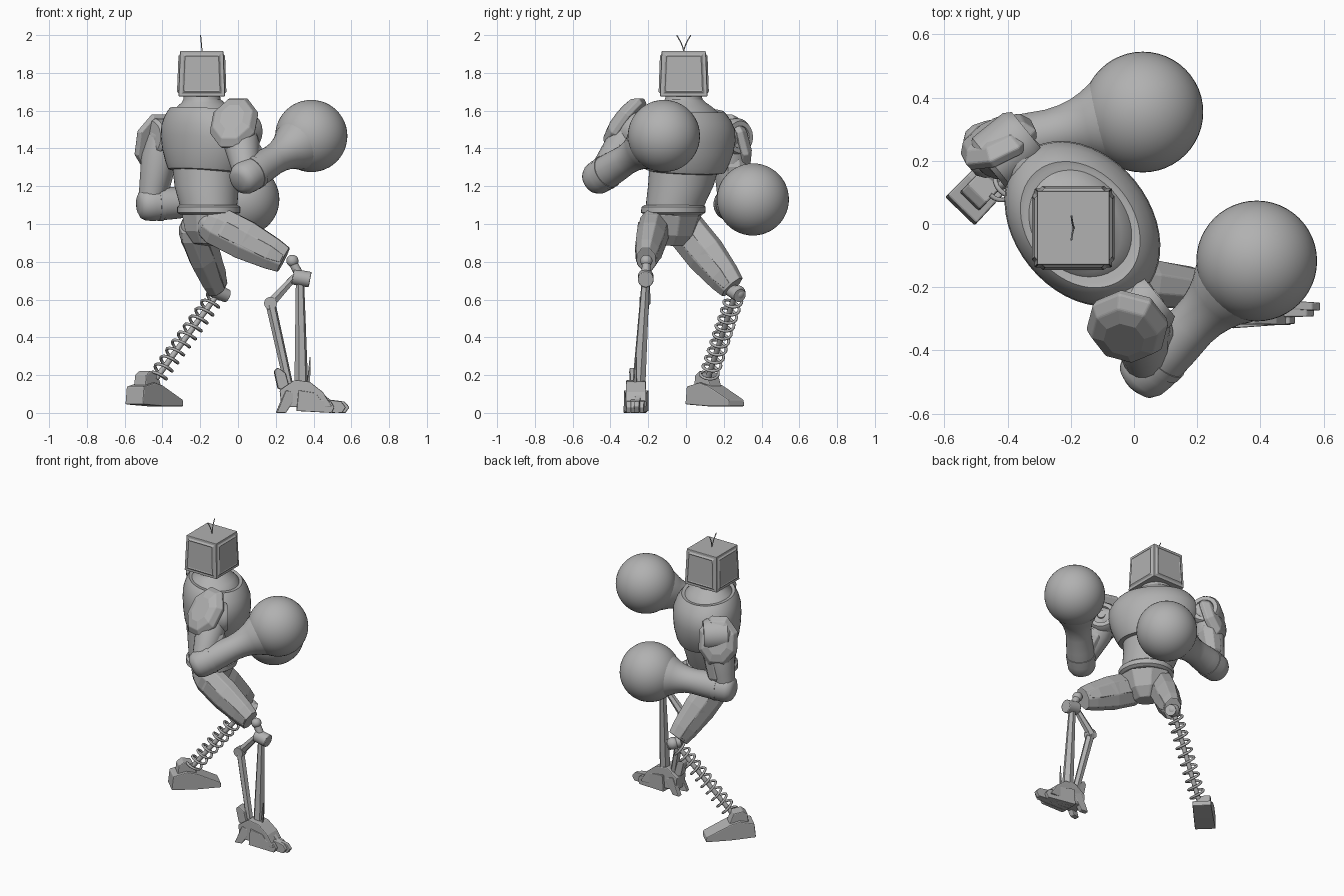
import bpy, bmesh
from math import sin, cos, pi, radians
from mathutils import Vector, Matrix

cube = bpy.data.objects.get("Cube")
if cube:
    bpy.data.objects.remove(cube)

metal = bpy.data.materials.new("plain_grey")
metal.use_nodes = True
GREY = (0.44, 0.44, 0.44, 1)
metal.diffuse_color = GREY
metal.node_tree.nodes["Principled BSDF"].inputs["Base Color"].default_value = GREY
FACING = Vector((0.78, 0.63, 0))


def finish(name, bm, smooth=35, bevel=0):
    bmesh.ops.recalc_face_normals(bm, faces=bm.faces)
    mesh = bpy.data.meshes.new(name)
    bm.to_mesh(mesh)
    bm.free()
    mesh.materials.append(metal)
    ob = bpy.data.objects.new(name, mesh)
    bpy.context.collection.objects.link(ob)
    if bevel:
        mod = ob.modifiers.new("Bevel", "BEVEL")
        mod.width, mod.segments = bevel, 2
    if smooth:
        bpy.ops.object.select_all(action="DESELECT")
        ob.select_set(True)
        bpy.context.view_layer.objects.active = ob
        bpy.ops.object.shade_smooth_by_angle(angle=radians(smooth))
    return ob


def skin(bm, rings):
    """Bridge a list of equally long vertex rings and cap the ends."""
    rings = [[bm.verts.new(p) for p in ring] for ring in rings]
    n = len(rings[0])
    for lo, hi in zip(rings, rings[1:]):
        for i in range(n):
            j = (i + 1) % n
            bm.faces.new((lo[i], lo[j], hi[j], hi[i]))
    bm.faces.new(rings[0][::-1])
    bm.faces.new(rings[-1])


def turned(name, a, b, profile, sides=32, squash=1.0, side=(0, 0, 1), smooth=35, bevel=0):
    """Turned form from a to b; profile is (position, radius); 'side' is the unsquashed direction."""
    a, b = Vector(a), Vector(b)
    d = (b - a).normalized()
    u = (Vector(side) - d * d.dot(Vector(side))).normalized()
    v = d.cross(u)
    bm = bmesh.new()
    angles = [2 * pi * (i + 0.5) / sides for i in range(sides)]
    skin(bm, [[a.lerp(b, t) + (u * cos(w) + v * sin(w) * squash) * r for w in angles]
              for t, r in profile])
    return finish(name, bm, smooth, bevel)


def rod(name, a, b, r0, r1=None, sides=12, **kw):
    return turned(name, a, b, [(0, r0), (1, r1 or r0)], sides, **kw)


def stacked(name, rings, tilt=0.0):
    """Upright body from oval sections (z, x, y, long, short), dipping forward by tilt."""
    bm = bmesh.new()
    rot = Matrix.Rotation(radians(-51), 3, "Z")
    layers = []
    for z, x, y, long, short in rings:
        spokes = [rot @ Vector((long * cos(w), short * sin(w), 0))
                  for w in [2 * pi * i / 48 for i in range(48)]]
        layers.append([Vector((x, y, z - tilt * s.dot(FACING))) + s for s in spokes])
    skin(bm, layers)
    return finish(name, bm, 30)


def slab(name, outline, width, place, yaw, taper=1.0, bevel=0.006):
    """Side outline (forward, z) extruded across its width, then turned and placed."""
    bm = bmesh.new()
    m = Matrix.Translation((*place, 0)) @ Matrix.Rotation(radians(yaw), 4, "Z")
    far = max(u for u, z in outline)
    near = min(u for u, z in outline)
    half = [width / 2 * (1 + (taper - 1) * (u - near) / (far - near)) for u, z in outline]
    skin(bm, [[m @ Vector((u, s * h, z)) for (u, z), h in zip(outline, half)] for s in (-1, 1)])
    return finish(name, bm, 0, bevel)


def ball(name, centre, r):
    bm = bmesh.new()
    bmesh.ops.create_uvsphere(bm, u_segments=48, v_segments=24, radius=r,
                              matrix=Matrix.Translation(centre))
    return finish(name, bm, 60)


def wire(name, points, r):
    curve = bpy.data.curves.new(name, "CURVE")
    curve.dimensions = "3D"
    curve.bevel_depth, curve.bevel_resolution, curve.use_fill_caps = r, 1, True
    line = curve.splines.new("POLY")
    line.points.add(len(points) - 1)
    for p, co in zip(line.points, points):
        p.co = (*co, 1)
    curve.materials.append(metal)
    ob = bpy.data.objects.new(name, curve)
    bpy.context.collection.objects.link(ob)


# Head: tapered box with a raised, framed panel on every side
bm = bmesh.new()
bmesh.ops.create_cube(bm, size=1)
for vert in bm.verts:
    k = 0.93 if vert.co.z > 0 else 1
    vert.co = Vector((-0.192 + 0.245 * k * vert.co.x, -0.012 + 0.25 * k * vert.co.y,
                      1.796 + 0.24 * vert.co.z))
for f in [f for f in bm.faces if abs(f.normal.z) < 0.5]:
    bmesh.ops.inset_individual(bm, faces=[f], thickness=0.022, depth=0)
    bmesh.ops.inset_individual(bm, faces=[f], thickness=0.014, depth=0.01)
    bmesh.ops.inset_individual(bm, faces=[f], thickness=0.006, depth=-0.004)
finish("head", bm, 0, 0.005)
for s in (-1, 1):
    wire("antenna", [(-0.19 - 0.008 * t, -0.012 + s * 0.038 * t ** 1.6, 1.91 + 0.09 * t)
                     for t in [i / 6 for i in range(7)]], 0.003)

# Torso
stacked("neck", [(1.55, -0.175, -0.005, 0.212, 0.165), (1.59, -0.178, -0.006, 0.195, 0.155),
                 (1.62, -0.182, -0.008, 0.155, 0.132), (1.645, -0.186, -0.01, 0.115, 0.108),
                 (1.66, -0.19, -0.012, 0.1, 0.098), (1.69, -0.192, -0.012, 0.094, 0.094)])
stacked("chest", [(1.275, -0.168, -0.005, 0.205, 0.165), (1.28, -0.168, -0.005, 0.225, 0.185),
                  (1.31, -0.166, -0.003, 0.242, 0.197), (1.38, -0.164, 0.0, 0.272, 0.21),
                  (1.45, -0.163, 0.001, 0.288, 0.215), (1.51, -0.163, 0.001, 0.284, 0.212),
                  (1.555, -0.165, 0.0, 0.262, 0.198), (1.59, -0.168, -0.002, 0.235, 0.18),
                  (1.605, -0.17, -0.002, 0.218, 0.168), (1.6, -0.17, -0.002, 0.2, 0.156)], 0.09)
stacked("abdomen", [(1.06, -0.155, -0.065, 0.15, 0.142), (1.12, -0.158, -0.052, 0.163, 0.152),
                    (1.2, -0.166, -0.028, 0.178, 0.165), (1.31, -0.168, -0.008, 0.195, 0.17)])
stacked("belt", [(1.05, -0.155, -0.068, 0.16, 0.145), (1.06, -0.155, -0.068, 0.175, 0.162),
                 (1.09, -0.155, -0.066, 0.175, 0.162), (1.1, -0.155, -0.064, 0.162, 0.15)])
turned("pelvis", (-0.17, -0.08, 0.89), (-0.155, -0.068, 1.06),
       [(0, 0.075), (0.35, 0.13), (1, 0.165)], 8, 0.9, (0.63, -0.78, 0), 0, 0.006)

# Arms: name, shoulder, elbow, glove centre, pad centre, pad outward direction
ARMS = [("left", (0.01, -0.28, 1.49), (0.045, -0.46, 1.25), (0.388, -0.117, 1.466),
         (-0.022, -0.328, 1.538), (-0.2, -0.76, 0.58)),
        ("right", (-0.4, 0.235, 1.46), (-0.465, 0.235, 1.105), (0.028, 0.354, 1.13),
         (-0.43, 0.262, 1.43), (-0.42, 0.86, 0.28))]
for name, shoulder, elbow, glove, pad, out in ARMS:
    S, E, G, P = (Vector(p) for p in (shoulder, elbow, glove, pad))
    N = Vector(out).normalized()
    ball(name + "_glove", G, 0.191)
    turned(name + "_forearm", E - (G - E) * 0.13, G,
           [(0, 0.045), (0.025, 0.072), (0.07, 0.086), (0.14, 0.09), (0.32, 0.086), (0.48, 0.08),
            (0.56, 0.084), (0.63, 0.094), (0.69, 0.108), (0.75, 0.128), (0.82, 0.14)], 32)
    turned(name + "_elbow_band", E.lerp(G, 0.08), E.lerp(G, 0.13), [(0, 0.092), (1, 0.092)], 32)
    turned(name + "_upper_arm", S, E, [(0, 0.085), (0.3, 0.095), (0.7, 0.078), (1, 0.065)], 16)
    turned(name + "_biceps_plate", S.lerp(E, 0.3) + FACING * 0.035, S.lerp(E, 0.85) + FACING * 0.035,
           [(0, 0.06), (0.2, 0.075), (0.85, 0.065), (1, 0.05)], 8, smooth=0, bevel=0.004)
    # Shoulder joint drum with a stepped front
    turned(name + "_shoulder_joint", S - FACING * 0.08, S + FACING * 0.085,
           [(0, 0.085), (0.1, 0.1), (0.85, 0.1), (1, 0.085), (1, 0.06), (0.92, 0.055),
            (0.92, 0.03), (1.02, 0.025)], 28)
    rod(name + "_shoulder_shaft", (-0.17, 0.0, 1.46), S, 0.085, sides=24)
    # Pad: shallow faceted dome
    turned(name + "_shoulder_pad", P - N * 0.03, P + N * 0.05,
           [(0, 0.16), (0.35, 0.172), (0.8, 0.14), (1, 0.085)], 8, 0.78, (0, 0, 1), 0, 0.005)

# Thighs: faceted shell with raised strips along each flank
LEGS = [("left", (-0.13, -0.165, 1.0), (0.242, -0.21, 0.81), (0.05, -1, 0)),
        ("right", (-0.235, -0.01, 0.98), (-0.11, 0.245, 0.665), (-0.9, 0.45, 0))]
for name, hip, knee, flank in LEGS:
    H, K, F = Vector(hip), Vector(knee), Vector(flank).normalized()
    ball(name + "_hip", H.lerp(Vector((-0.16, -0.07, 0.98)), 0.3), 0.09)
    turned(name + "_thigh", H - (K - H) * 0.1, K,
           [(0, 0.09), (0.12, 0.112), (0.5, 0.113), (0.85, 0.092), (1, 0.076)],
           8, 0.72, (0, 0, 1), 0, 0.005)
    for s in (-1, 1):
        off = F * s * 0.048
        turned(name + "_thigh_strip", H.lerp(K, 0.05) + off, H.lerp(K, 0.97) + off * 0.8,
               [(0, 0.035), (0.1, 0.06), (0.8, 0.05), (1, 0.03)], 4, 0.8, (0, 0, 1), 0, 0.004)
    turned(name + "_thigh_guard", H.lerp(K, 0.12) + Vector((0, 0, 0.05)),
           H.lerp(K, 0.88) + Vector((0, 0, 0.04)),
           [(0, 0.05), (0.2, 0.072), (1, 0.055)], 6, 0.75, (0, 0, 1), 0, 0.004)

# Left knee and shin struts
ball("left_knee_ball", (0.288, -0.21, 0.805), 0.032)
rod("left_knee_link", (0.288, -0.21, 0.8), (0.33, -0.212, 0.72), 0.024)
rod("left_knee_drum", (0.29, -0.213, 0.722), (0.382, -0.213, 0.705), 0.042, sides=20, bevel=0.005)
rod("left_shin", (0.328, -0.213, 0.71), (0.335, -0.25, 0.14), 0.022, 0.037, 6, smooth=0)
rod("left_rear_link", (0.3, -0.213, 0.72), (0.172, -0.215, 0.58), 0.02, 0.028, 6, smooth=0)
rod("left_rear_joint", (0.172, -0.245, 0.58), (0.172, -0.2, 0.58), 0.034, sides=16)
rod("left_rear_strut", (0.172, -0.22, 0.58), (0.27, -0.255, 0.14), 0.027, 0.024, 6, smooth=0)
rod("left_calf_wire", (0.372, -0.27, 0.13), (0.382, -0.265, 0.295), 0.01, 0.003, 5)

# Left foot: instep, ankle fin, heel claws and fanned toes
slab("left_instep", [(-0.09, 0.03), (-0.1, 0.12), (-0.02, 0.175), (0.06, 0.165), (0.13, 0.11),
                     (0.18, 0.03)], 0.1, (0.32, -0.265), 0, 1.1)
slab("left_ankle_fin", [(-0.11, 0.13), (-0.13, 0.22), (-0.11, 0.24), (-0.07, 0.21), (-0.04, 0.1)],
     0.06, (0.32, -0.262), 4)
for s in (-1, 1):
    slab("left_heel_claw", [(-0.12, 0.0), (-0.07, 0.12), (0.0, 0.1), (-0.05, 0.03), (-0.07, 0.0)],
         0.035, (0.32, -0.262 + s * 0.03), 4 - s * 8)
for i, reach in enumerate((0.18, 0.24, 0.26, 0.2)):
    slab("left_toe", [(-0.02, 0.01), (-0.01, 0.12), (reach * 0.45, 0.105), (reach * 0.6, 0.07),
                      (reach * 0.9, 0.06), (reach, 0.03), (reach * 0.92, 0.0)],
         0.034, (0.33, -0.312 + 0.032 * i), 3 - 3 * i, 0.75, 0.004)

# Right knee and coil-spring shin
TOP, LOW = Vector((-0.1, 0.265, 0.64)), Vector((-0.435, 0.115, 0.18))
ball("right_knee_ball", (-0.092, 0.275, 0.635), 0.04)
rod("right_knee_axle", (-0.135, 0.24, 0.65), (-0.06, 0.285, 0.62), 0.036, sides=16)
rod("right_shin_core", TOP, LOW, 0.015)
axis = (LOW - TOP).normalized()
u = axis.orthogonal().normalized()
v = axis.cross(u)
TURNS, STEP = 10, 18
wire("right_shin_spring",
     [TOP.lerp(LOW, 0.06 + 0.92 * i / (TURNS * STEP))
      + 0.046 * (u * cos(2 * pi * i / STEP) + v * sin(2 * pi * i / STEP))
      for i in range(TURNS * STEP + 1)], 0.008)

# Right foot
slab("right_foot", [(-0.16, 0.045), (-0.15, 0.14), (-0.06, 0.16), (0.0, 0.145), (0.155, 0.07),
                    (0.16, 0.035), (0.0, 0.035)], 0.13, (-0.44, 0.155), 46, 0.9)
slab("right_ankle", [(-0.12, 0.12), (-0.11, 0.2), (-0.08, 0.222), (-0.02, 0.21), (0.01, 0.13)],
     0.085, (-0.44, 0.155), 46)
